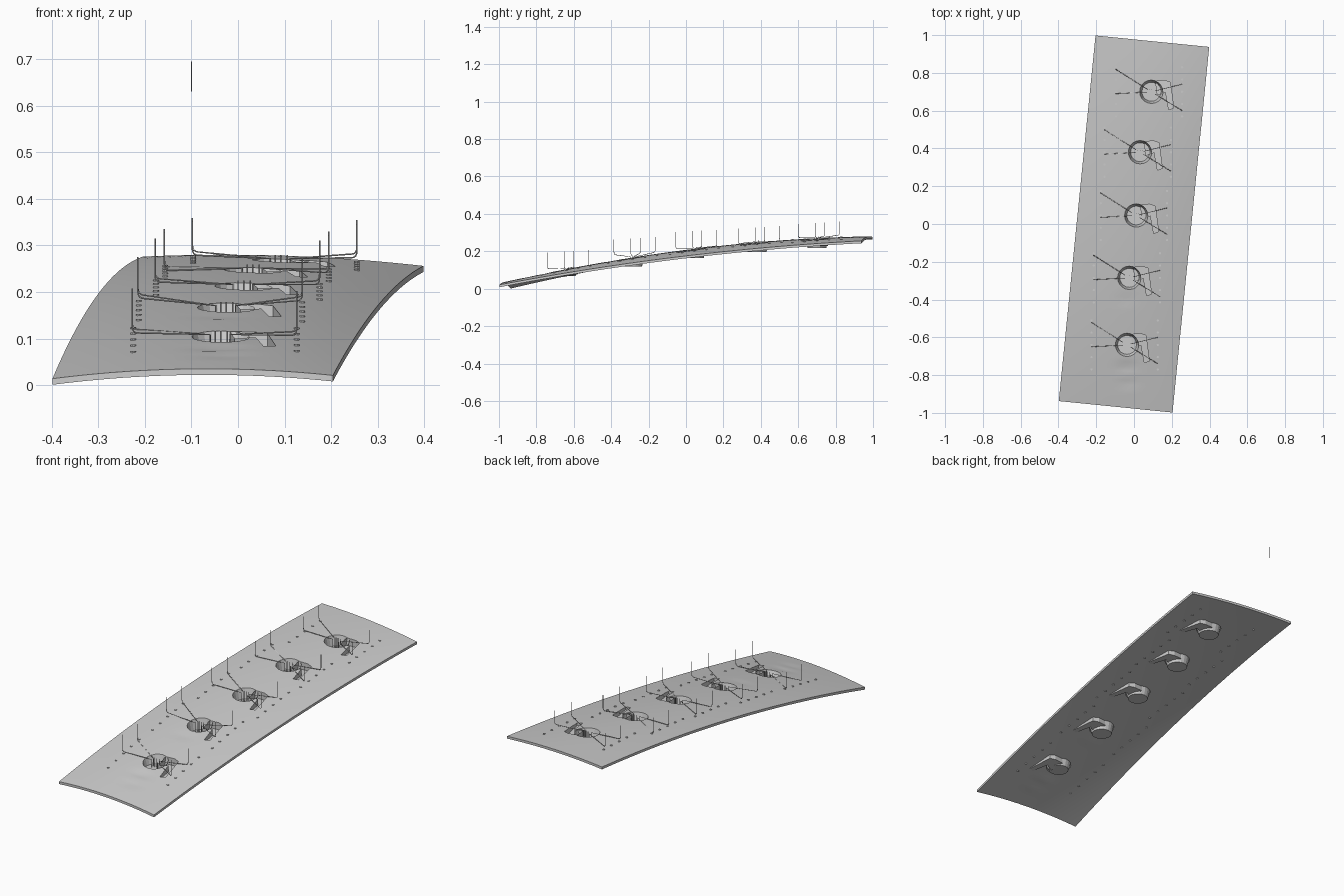
import bpy, bmesh, math
from mathutils import Vector

if "Cube" in bpy.data.objects:
    bpy.data.objects.remove(bpy.data.objects["Cube"])

LEN, WID, THICK = 1.945, 0.605, 0.013
U, V = Vector((0.995, -0.1)), Vector((0.1, 0.995))


def quad(t, a, b, c):
    return a*(1-t)*(1-2*t) + b*4*t*(1-t) + c*t*(2*t-1)


def surf(x, y):
    """Height of the doubly curved panel top at x, y."""
    p = Vector((x, y))
    s, t = p.dot(U)/WID + 0.5, p.dot(V)/LEN + 0.5
    z = quad(s, quad(t, .014, .195, .276), quad(t, .035, .207, .278), quad(t, .021, .172, .256))
    # shallow dents in front of the first two wells
    for cx, cy, d in ((-.04, -.76, .006), (-.03, -.84, .004), (-.04, -.40, .003)):
        z -= d*math.exp(-((x-cx)/.05)**2 - ((y-cy)/.022)**2)
    return z


def make(name, bm, smooth=False):
    me = bpy.data.meshes.new(name)
    bmesh.ops.recalc_face_normals(bm, faces=bm.faces)
    bm.to_mesh(me)
    bm.free()
    ob = bpy.data.objects.new(name, me)
    bpy.context.collection.objects.link(ob)
    if smooth:
        for p in me.polygons:
            p.use_smooth = True
    return ob


def loft(bm, top, bottom, cap_top=False):
    """Wall between two rings with a floor, optionally closed on top."""
    a = [bm.verts.new(p) for p in top]
    b = [bm.verts.new(p) for p in bottom]
    n = len(a)
    for i in range(n):
        j = (i+1) % n
        bm.faces.new((a[i], a[j], b[j], b[i]))
    bm.faces.new(b)
    if cap_top:
        bm.faces.new(a)


# curved panel
bm = bmesh.new()
NX, NY = 24, 80
layers = []
for dz in (0, -THICK):
    g = []
    for j in range(NY+1):
        row = []
        for i in range(NX+1):
            p = U*(i/NX-.5)*WID + V*(j/NY-.5)*LEN
            row.append(bm.verts.new((p.x, p.y, surf(p.x, p.y)+dz)))
        g.append(row)
    for j in range(NY):
        for i in range(NX):
            bm.faces.new((g[j][i], g[j][i+1], g[j+1][i+1], g[j+1][i]))
    rim = g[0][:-1] + [r[-1] for r in g[:-1]] + g[-1][:0:-1] + [r[0] for r in g[:0:-1]]
    layers.append(rim)
a, b = layers
for i in range(len(a)):
    j = (i+1) % len(a)
    bm.faces.new((a[i], b[i], b[j], a[j]))
panel = make("curved_panel", bm)

# stations: x, y, well floor z, arm end z, spike top z
STATIONS = [(-.037, -.64, .068, .113, .20), (-.025, -.285, .118, .188, .268),
            (.012, .045, .165, .222, .308), (.032, .38, .196, .247, .328),
            (.092, .70, .219, .280, .352)]
# channel outline relative to the well centre: dx, dy, depth
CHANNEL = [(.02, .055, .038), (.07, .06, .038), (.10, .05, .034), (.118, -.085, .014),
           (.092, -.095, .014), (.075, .0, .034), (.03, -.02, .038)]
# arm ends relative to the well centre
ARMS = [(-.19, .12), (-.19, -.01), (.163, -.10), (.163, .04)]


def circle(cx, cy, r, zf, n=20):
    pts = []
    for k in range(n):
        x = cx + r*math.cos(2*math.pi*k/n)
        y = cy + r*math.sin(2*math.pi*k/n)
        pts.append(Vector((x, y, zf(x, y))))
    return pts


def cut(top, name):
    bm = bmesh.new()
    loft(bm, [p+Vector((0, 0, .1)) for p in top], [p-Vector((0, 0, .1)) for p in top], True)
    ob = make(name, bm)
    ob.hide_render = True
    m = panel.modifiers.new(name, 'BOOLEAN')
    m.operation, m.object, m.solver = 'DIFFERENCE', ob, 'EXACT'
    return ob


def wire(name, paths, r):
    cu = bpy.data.curves.new(name, 'CURVE')
    cu.dimensions = '3D'
    cu.bevel_depth, cu.bevel_resolution, cu.use_fill_caps = r, 1, True
    for path in paths:
        sp = cu.splines.new('POLY')
        sp.points.add(len(path)-1)
        for q, p in zip(sp.points, path):
            q.co = (*p, 1)
    ob = bpy.data.objects.new(name, cu)
    bpy.context.collection.objects.link(ob)


cutters = []
pegs = bmesh.new()
for n, (cx, cy, floor, zb, zt) in enumerate(STATIONS, 1):
    # tapered round well
    top = circle(cx, cy, .062, surf)
    low = circle(cx, cy, .050, lambda x, y: floor)
    bm = bmesh.new()
    loft(bm, top, low)
    make(f"well_{n}", bm)
    cutters.append(cut(top, f"well_cutter_{n}"))

    # hooked channel rising out of the well
    top = [Vector((cx+x, cy+y, surf(cx+x, cy+y))) for x, y, d in CHANNEL]
    low = [p - Vector((0, 0, c[2])) for p, c in zip(top, CHANNEL)]
    bm = bmesh.new()
    loft(bm, top, low)
    make(f"channel_{n}", bm)
    cutters.append(cut(top, f"channel_cutter_{n}"))

    # thin arms with upturned ends, and short pins in the well
    paths = []
    for dx, dy in ARMS:
        x, y = cx+dx, cy+dy
        s = Vector((cx+dx*.12, cy+dy*.12, surf(cx, cy)+.004))
        e = Vector((x, y, zb+.06*dy))
        k = s.lerp(e, .93)
        pts = [Vector((s.x, s.y, floor)), s, s.lerp(e, .5), k]
        up = e + Vector((0, 0, .014))
        for f in (.25, .5, .75):
            pts.append(k*(1-f)**2 + e*2*f*(1-f) + up*f*f)
        pts += [up, Vector((x, y, zt+.06*dy))]
        paths.append(pts)
    wire(f"arms_{n}", paths, .0016)
    wire(f"pins_{n}", [[(cx+d, cy+.01, floor), (cx+d, cy+.01, surf(cx, cy)+.012)]
                       for d in (-.012, .0, .014)], .0015)

    # rows of small pegs through the panel
    for dx in (-.188, .163):
        for k in range(-2, 3):
            x, y = cx+dx, cy+k*.065
            z = surf(x, y)
            loft(pegs, circle(x, y, .006, lambda a, b: z+.003, 10),
                 circle(x, y, .006, lambda a, b: z-THICK-.003, 10), True)
make("pegs", pegs)

# loose needle high above the rear edge
wire("loose_needle", [[(-.10, .955, .63), (-.10, .955, .695)]], .0008)

# apply the cuts, drop the cutters and shade
bpy.context.view_layer.objects.active = panel
for m in list(panel.modifiers):
    bpy.ops.object.modifier_apply(modifier=m.name)
for c in cutters:
    bpy.data.objects.remove(c)
panel.select_set(True)
bpy.ops.object.shade_smooth_by_angle(angle=math.radians(30))
